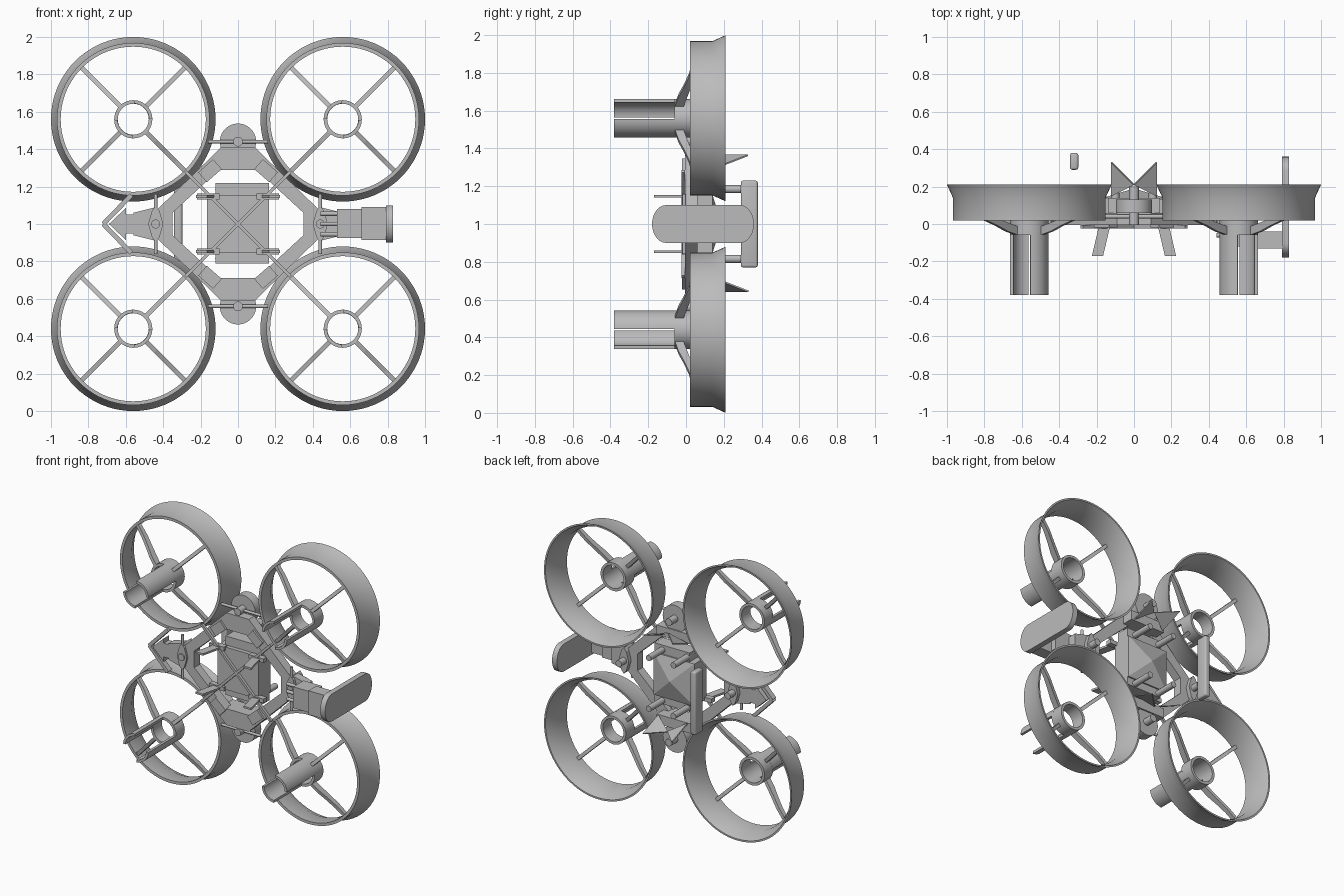
import bpy, bmesh
from math import sin, cos, pi, radians, atan2
from mathutils import Vector, Matrix

cube = bpy.data.objects.get("Cube")
if cube:
    bpy.data.objects.remove(cube, do_unlink=True)

grey = bpy.data.materials.new("plain grey")
grey.use_nodes = True
tone = (0.5, 0.5, 0.5, 1)
grey.diffuse_color = tone
grey.node_tree.nodes["Principled BSDF"].inputs["Base Color"].default_value = tone


def finish(name, bm, smooth=False):
    bmesh.ops.recalc_face_normals(bm, faces=bm.faces)
    mesh = bpy.data.meshes.new(name)
    bm.to_mesh(mesh)
    bm.free()
    ob = bpy.data.objects.new(name, mesh)
    bpy.context.collection.objects.link(ob)
    mesh.materials.append(grey)
    if smooth:
        bpy.ops.object.select_all(action='DESELECT')
        ob.select_set(True)
        bpy.context.view_layer.objects.active = ob
        bpy.ops.object.shade_smooth_by_angle(angle=radians(35))
    return ob


def box(name, x, y, z, bevel=0):
    """Box from (low, high) pairs."""
    bm = bmesh.new()
    bmesh.ops.create_cube(bm, size=1)
    for v in bm.verts:
        v.co = [p[0] + (c + 0.5) * (p[1] - p[0]) for c, p in zip(v.co, (x, y, z))]
    if bevel:
        bmesh.ops.bevel(bm, geom=bm.edges[:], offset=bevel, segments=3,
                        affect='EDGES', profile=0.5)
    return finish(name, bm, bevel > 0)


def prism(name, pts, y0, y1, matrix=None, smooth=False):
    """Outline in x,z pushed from y0 to y1, then placed by a matrix."""
    bm = bmesh.new()
    face = bm.faces.new([bm.verts.new((x, y0, z)) for x, z in pts])
    new = bmesh.ops.extrude_face_region(bm, geom=[face])["geom"]
    for v in new:
        if isinstance(v, bmesh.types.BMVert):
            v.co.y = y1
    if matrix:
        bm.transform(matrix)
    return finish(name, bm, smooth)


def lathe(name, profile, x, z, start=0, sweep=2 * pi, n=64):
    """Closed (radius, y) profile swept round an axis along y."""
    bm = bmesh.new()
    full = sweep > 6.28
    rows = []
    for i in range(n if full else n + 1):
        a = start + sweep * i / n
        rows.append([bm.verts.new((x + r * cos(a), y, z + r * sin(a))) for r, y in profile])
    m = len(profile)
    for i in range(n):
        p, q = rows[i], rows[(i + 1) % len(rows)]
        for j in range(m):
            k = (j + 1) % m
            bm.faces.new((p[j], p[k], q[k], q[j]))
    if not full:
        bm.faces.new(rows[0])
        bm.faces.new(rows[-1])
    return finish(name, bm, True)


def tube(name, x, z, r0, r1, y0, y1, **kw):
    return lathe(name, [(r0, y0), (r1, y0), (r1, y1), (r0, y1)], x, z, **kw)


def rod(name, a, b, r, sides=12):
    a, b = Vector(a), Vector(b)
    bm = bmesh.new()
    bmesh.ops.create_cone(bm, cap_ends=True, segments=sides, radius1=r, radius2=r,
                          depth=(b - a).length)
    turn = (b - a).to_track_quat('Z', 'Y').to_matrix().to_4x4()
    bm.transform(Matrix.Translation((a + b) / 2) @ turn)
    return finish(name, bm, True)


def strip(name, a, b, w, y0, y1):
    """Flat bar between two x,z points."""
    a, b = Vector(a), Vector(b)
    d = (b - a).normalized()
    s = Vector((-d.y, d.x)) * w / 2
    return prism(name, [a + s, b + s, b - s, a - s], y0, y1)


corners = [(sx, sz) for sx in (-1, 1) for sz in (-1, 1)]

# Four flared ducts with hubs, spokes and split barrel shells
duct = [(0.388, 0.02), (0.408, 0.02), (0.408, 0.14), (0.44, 0.21), (0.428, 0.21), (0.39, 0.13)]
arm = [(0.09, -0.06), (0.17, -0.04), (0.24, -0.012), (0.32, 0.015), (0.395, 0.03),
       (0.395, 0.06), (0.3, 0.045), (0.2, 0.015), (0.09, -0.015)]
for sx, sz in corners:
    x, z = 0.56 * sx, 1 + 0.56 * sz
    lathe("duct", duct, x, z, n=80)
    tube("duct_hub", x, z, 0.083, 0.102, -0.06, 0.04, n=40)
    for k in range(4):
        spin = Matrix.Rotation(pi / 4 + k * pi / 2, 4, 'Y')
        lay = Matrix(((1, 0, 0, 0), (0, 0, 1, 0), (0, 1, 0, 0), (0, 0, 0, 1)))
        prism("duct_spoke", arm, -0.012, 0.012,
              Matrix.Translation((x, 0, z)) @ spin @ lay)
    for side in (-1, 1):
        mid = atan2(-sz * side, sx * side)
        tube("barrel_shell", x, z, 0.084, 0.102, -0.38, -0.05,
             start=mid - radians(42), sweep=radians(84), n=14)

# Diamond frame: eight flat bars around an open middle
outer = [(0.09, 1.41), (0.46, 1.05), (0.46, 0.95), (0.09, 0.59)]
inner = [(0.1, 1.29), (0.35, 1.06), (0.35, 0.94), (0.1, 0.71)]
outer += [(-x, z) for x, z in reversed(outer)]
inner += [(-x, z) for x, z in reversed(inner)]
for i in range(8):
    j = (i + 1) % 8
    prism("frame_bar", [outer[i], outer[j], inner[j], inner[i]], -0.005, 0.06)

for sx, sz in corners:
    c = Vector((0.15 * sx, 1 + 0.285 * sz))
    d = Vector((0.04 * sx, -0.035 * sz))
    strip("frame_corner_block", c - d, c + d, 0.07, -0.02, 0.02)
    # Diagonal brace from the body centre to the duct rim
    strip("diagonal_brace", (0, 1), (0.28 * sx, 1 + 0.28 * sz), 0.018, -0.025, -0.005)
    # Splayed front blade
    xs = [0.12, 0.18, 0.225, 0.165]
    bm = bmesh.new()
    zc = 1 + 0.147 * sz
    low = [bm.verts.new((px * sx, py, zc - 0.007))
           for px, py in zip(xs, (0.02, 0.02, -0.17, -0.17))]
    f = bm.faces.new(low)
    new = bmesh.ops.extrude_face_region(bm, geom=[f])["geom"]
    bmesh.ops.translate(bm, vec=(0, 0, 0.014),
                        verts=[v for v in new if isinstance(v, bmesh.types.BMVert)])
    finish("front_blade", bm)
    box("blade_root", sorted((0.1 * sx, 0.22 * sx)), (-0.02, 0.02),
        (zc - 0.015, zc + 0.015))
    # Triangular rear fin
    bm = bmesh.new()
    tri = [(0.12, 0.33, 0.36), (0, 0.21, 0.36), (0.12, 0.15, 0.29)]
    bm.faces.new([bm.verts.new((px * sx, py, 1 + pz * sz)) for px, py, pz in tri])
    fin = finish("rear_fin", bm)
    fin.modifiers.new("thickness", 'SOLIDIFY').thickness = 0.008
    rod("rear_peg", (0.1 * sx, 0.1, 1 + 0.185 * sz),
        (0.1 * sx, 0.29, 1 + 0.185 * sz), 0.022)

# Central body with a shallow pointed back
box("body", (-0.165, 0.165), (0, 0.14), (0.845, 1.155))
box("body_ledge", (-0.12, 0.165), (0.03, 0.13), (0.79, 1.22))
bm = bmesh.new()
base = [bm.verts.new((0.165 * a, 0.14, 1 + 0.155 * b))
        for a, b in ((-1, -1), (1, -1), (1, 1), (-1, 1))]
tip = bm.verts.new((0, 0.19, 1))
bm.faces.new(base)
for i in range(4):
    bm.faces.new((base[i], base[(i + 1) % 4], tip))
finish("body_back", bm)

# Top and bottom pivots
for s in (-1, 1):
    z = 1 + 0.44 * s
    tube("pivot_disc", 0, z, 0.02, 0.097, 0.06, 0.13, n=40)
    rod("pivot_pin", (0, -0.005, z), (0, 0.2, z), 0.026, 20)
    rod("pivot_crossbar", (-0.16, 0.04, z), (0.16, 0.04, z), 0.01)
    box("pivot_block", (-0.14, 0.14), (0.05, 0.14), sorted((1 + 0.29 * s, 1 + 0.36 * s)))

# Side pivots
for s in (-1, 1):
    x = 0.44 * s
    prism("side_pivot", [(x - 0.04, 1), (x - 0.02, 0.93), (x, 0.905), (x + 0.02, 0.93),
                         (x + 0.04, 1), (x + 0.02, 1.07), (x, 1.095), (x - 0.02, 1.07)],
          -0.02, 0.09)
    rod("side_pin", (x, -0.03, 1), (x, 0.15, 1), 0.024, 20)
    rod("side_crossbar", (x, -0.01, 0.84), (x, -0.01, 1.16), 0.01)
    prism("side_bracket", [(x, 1.09), (x + 0.12 * s, 1.06), (x + 0.12 * s, 0.94), (x, 0.91)],
          0, 0.06)

# Pointed nose and chevron on the right side
prism("nose", [(-0.69, 1), (-0.6, 1.085), (-0.6, 1.05), (-0.53, 1.05),
               (-0.53, 0.95), (-0.6, 0.95), (-0.6, 0.915)], 0, 0.06)
for s in (-1, 1):
    strip("chevron", (-0.72, 1), (-0.57, 1 + 0.155 * s), 0.025, 0.0, 0.04)

# Left arm: prongs, stepped housing and rounded end plate
for dz in (-0.055, 0, 0.055):
    rod("arm_prong", (0.44, -0.06, 1 + dz), (0.56, -0.06, 1 + dz), 0.012)
box("arm_housing", (0.53, 0.68), (-0.12, 0.0), (0.925, 1.08))
box("arm_collar", (0.66, 0.8), (-0.13, -0.04), (0.915, 1.09))
stadium = [(0.26 * e + 0.1 * cos(a), 0.1 * sin(a))
           for e, first in ((1, -pi / 2), (-1, pi / 2))
           for a in [first + pi * i / 14 for i in range(15)]]
pts = [(0.09 + u * 0.27 / 0.36, v) for u, v in stadium]
prism("end_plate", pts, -0.02, 0.02, Matrix.Translation((0.81, 0, 1)) @
      Matrix.Rotation(pi / 2, 4, 'Z'), True)

# Upright rear bar
box("rear_bar", (-0.342, -0.298), (0.29, 0.38), (0.77, 1.23), 0.012)
